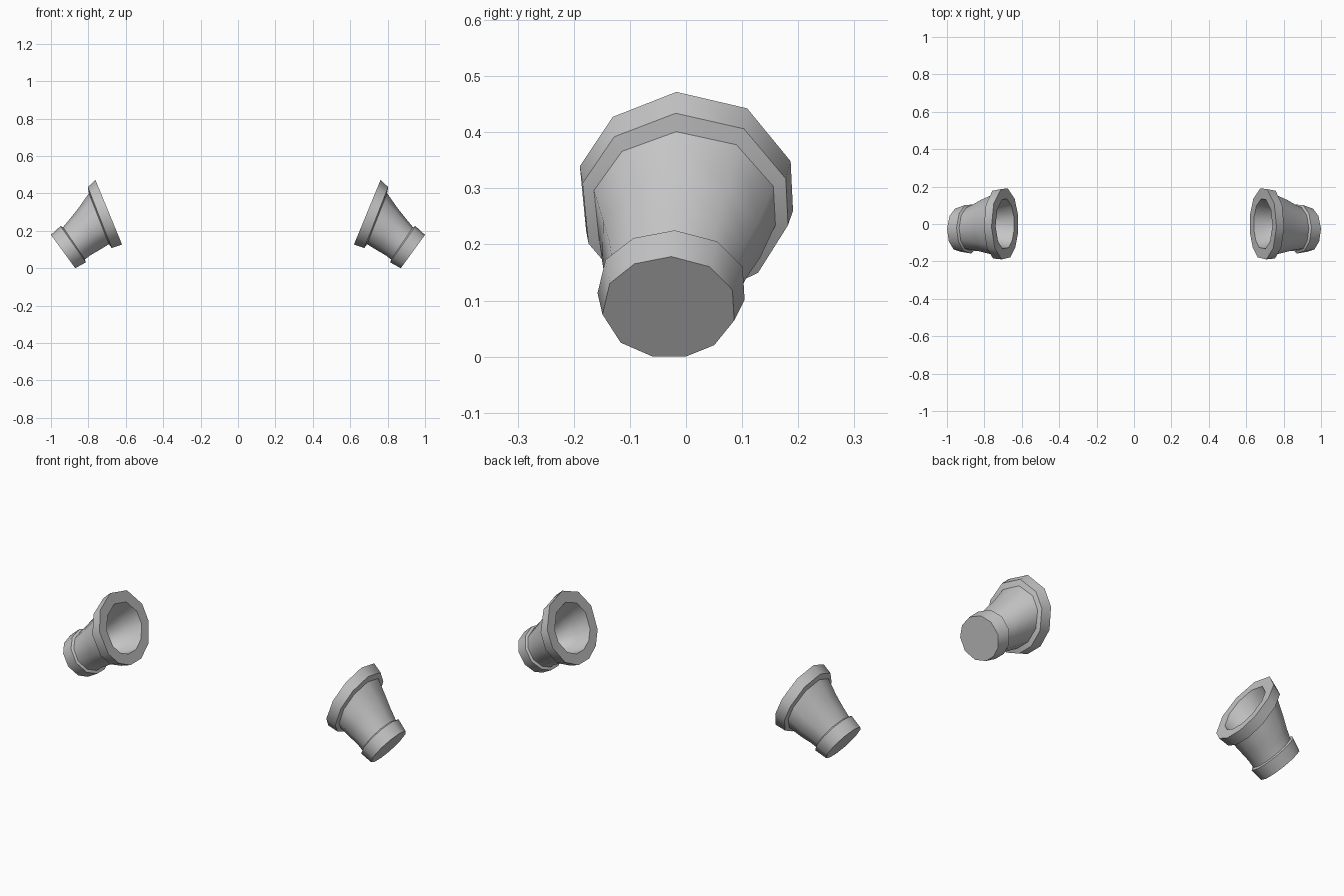
import bpy, bmesh, math

if "Cube" in bpy.data.objects:
    bpy.data.objects.remove(bpy.data.objects["Cube"])

# one flat colour
grey = bpy.data.materials.new("grey")
grey.diffuse_color = (0.56, 0.56, 0.56, 1)
grey.use_nodes = True
grey.node_tree.nodes["Principled BSDF"].inputs["Base Color"].default_value = grey.diffuse_color

# corner angles of the uneven eleven-sided outline at the mouth and at the closed end
MOUTH = [95, 56, 17, -12, -46, -76, -104, -130, -156, -194, -228]
END = [88, 53, 20, -15, -48, -76, -104, -136, -172, -208, -239]

# rings: centre x, y, z, half width in y, half height, tilt (degrees), blend mouth -> end
RINGS = [
    (0.835, -0.010, 0.180, 0.040, 0.038, 27, 0.5),   # bottom of the hollow
    (0.805, -0.008, 0.204, 0.078, 0.075, 26, 0.4),
    (0.755, -0.004, 0.244, 0.112, 0.108, 24, 0.2),
    (0.690, 0.000, 0.297, 0.137, 0.132, 22.4, 0),    # inner lip
    (0.690, 0.000, 0.299, 0.195, 0.190, 22.4, 0),    # outer lip
    (0.738, -0.002, 0.271, 0.188, 0.178, 21.5, 0),   # back of mouth band
    (0.743, -0.003, 0.265, 0.166, 0.149, 21.5, 0),   # flared body
    (0.803, -0.010, 0.205, 0.146, 0.127, 24, 0.4),
    (0.843, -0.018, 0.168, 0.130, 0.114, 28, 0.7),
    (0.876, -0.025, 0.134, 0.121, 0.106, 34, 1),     # neck
    (0.880, -0.025, 0.129, 0.134, 0.120, 35, 1),     # end band
    (0.934, -0.030, 0.090, 0.120, 0.112, 36, 1),
]
SHARP_RINGS = {3, 4, 5, 6, 9, 10, 11}


def flared_cup(name, side):
    bm = bmesh.new()
    loops = []
    for cx, cy, cz, ru, rv, tilt, t in RINGS:
        tl = math.radians(tilt)
        loop = []
        for a0, a1 in zip(MOUTH, END):
            a = math.radians(a0 + (a1 - a0) * t)
            h = rv * math.sin(a)
            loop.append(bm.verts.new((side * (cx + h * math.sin(tl)),
                                      cy + ru * math.cos(a),
                                      cz + h * math.cos(tl))))
        loops.append(loop)
    # skin between neighbouring rings
    n = len(MOUTH)
    for a, b in zip(loops, loops[1:]):
        for i in range(n):
            j = (i + 1) % n
            bm.faces.new((a[i], a[j], b[j], b[i]))
    # floor of the hollow and closed outer end
    bm.faces.new(loops[0])
    bm.faces.new(loops[-1])
    bmesh.ops.recalc_face_normals(bm, faces=bm.faces)
    for f in bm.faces:
        f.smooth = True
    # crisp edges along the bands
    for k in SHARP_RINGS:
        for i in range(n):
            bm.edges.get((loops[k][i], loops[k][(i + 1) % n])).smooth = False
    # stand on the ground
    low = min(v.co.z for v in bm.verts)
    bmesh.ops.translate(bm, verts=bm.verts, vec=(0, 0, -low))
    me = bpy.data.meshes.new(name)
    bm.to_mesh(me)
    bm.free()
    me.materials.append(grey)
    ob = bpy.data.objects.new(name, me)
    bpy.context.collection.objects.link(ob)


flared_cup("right_flared_cup", 1)
flared_cup("left_flared_cup", -1)
